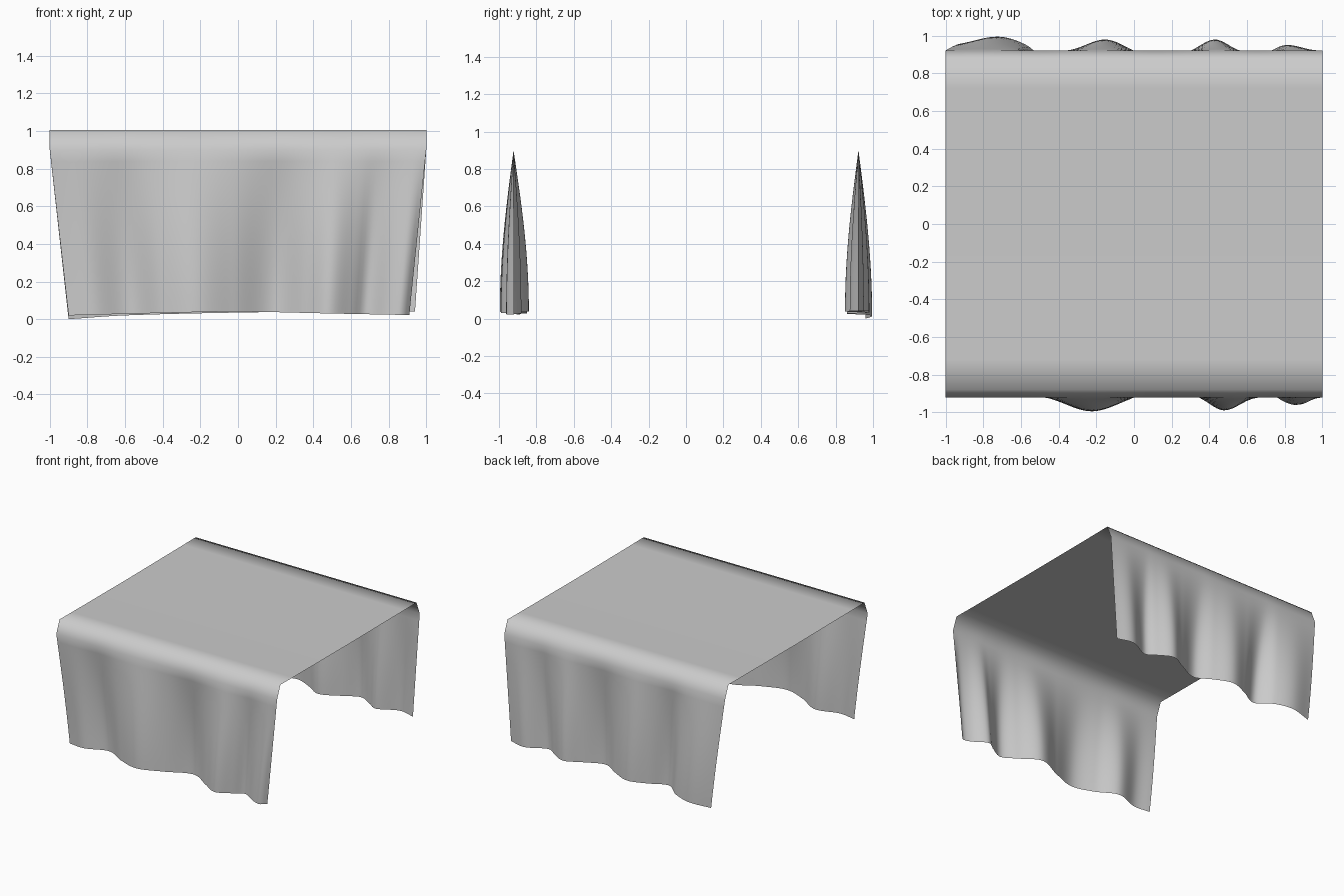
import bpy, bmesh, math

if "Cube" in bpy.data.objects:
    bpy.data.objects.remove(bpy.data.objects["Cube"])

# Hem outlines: (x, distance from the middle) along the bottom edge
FRONT_HEM = [(-0.90, 0.89), (-0.76, 0.905), (-0.57, 0.85), (-0.40, 0.94), (-0.22, 0.995),
             (-0.02, 0.93), (0.19, 0.84), (0.36, 0.93), (0.48, 0.99), (0.60, 0.93),
             (0.68, 0.88), (0.80, 0.945), (0.87, 0.96), (0.91, 0.92)]
BACK_HEM = [(-0.90, 0.96), (-0.72, 0.995), (-0.57, 0.95), (-0.45, 0.86), (-0.30, 0.93),
            (-0.15, 0.98), (0.0, 0.92), (0.13, 0.85), (0.30, 0.92), (0.43, 0.98),
            (0.55, 0.92), (0.63, 0.875), (0.80, 0.95), (0.94, 0.92)]
FRONT_Z = [(-0.90, 0.02), (-0.4, 0.033), (0.0, 0.04), (0.5, 0.03), (0.91, 0.022)]
BACK_Z = [(-0.90, 0.0), (-0.6, 0.02), (0.0, 0.035), (0.5, 0.04), (0.94, 0.04)]
COLS, DROPS = 96, 14


def sample(knots, x):
    """Smooth interpolation through the knots (cubic with averaged slopes)."""
    n = len(knots)

    def slope(i):
        a, b = knots[max(i - 1, 0)], knots[min(i + 1, n - 1)]
        return (b[1] - a[1]) / (b[0] - a[0])
    i = 0
    while i < n - 2 and x > knots[i + 1][0]:
        i += 1
    (x0, y0), (x1, y1) = knots[i], knots[i + 1]
    h = x1 - x0
    t = min(max((x - x0) / h, 0), 1)
    return ((2*t**3 - 3*t**2 + 1) * y0 + (t**3 - 2*t**2 + t) * h * slope(i)
            + (3*t**2 - 2*t**3) * y1 + (t**3 - t**2) * h * slope(i + 1))


def skirt(side, hem, hem_z):
    """Rows of one hanging side, from the rim downwards."""
    rows = []
    for k in range(-1, DROPS + 1):
        t = max(k, 0) / DROPS
        w = math.sin(t * math.pi / 2)
        row = []
        for c in range(COLS + 1):
            f = c / COLS
            x_top = -1 + 2 * f
            x_hem = hem[0][0] + (hem[-1][0] - hem[0][0]) * f
            if k < 0:
                row.append((x_top, side * 0.88, 1.005))
                continue
            x = x_top + (x_hem - x_top) * t
            y = 0.922 + (sample(hem, x_hem) - 0.922) * w
            z = 0.9 + (sample(hem_z, x_hem) - 0.9) * t
            row.append((x, side * y, z))
        rows.append(row)
    return rows


# Flat top rows between the two skirts
top = [[(-1 + 2 * c / COLS, y, z) for c in range(COLS + 1)]
       for y, z in ((-0.72, 1.003), (0, 1.0), (0.72, 1.003))]
rows = skirt(-1, FRONT_HEM, FRONT_Z)[::-1] + top + skirt(1, BACK_HEM, BACK_Z)

# One continuous cloth sheet
bm = bmesh.new()
grid = [[bm.verts.new(p) for p in row] for row in rows]
for a, b in zip(grid, grid[1:]):
    for c in range(COLS):
        bm.faces.new((a[c], a[c + 1], b[c + 1], b[c])).smooth = True
mesh = bpy.data.meshes.new("tablecloth")
bm.to_mesh(mesh)
bm.free()
cloth = bpy.data.objects.new("tablecloth", mesh)
bpy.context.collection.objects.link(cloth)
